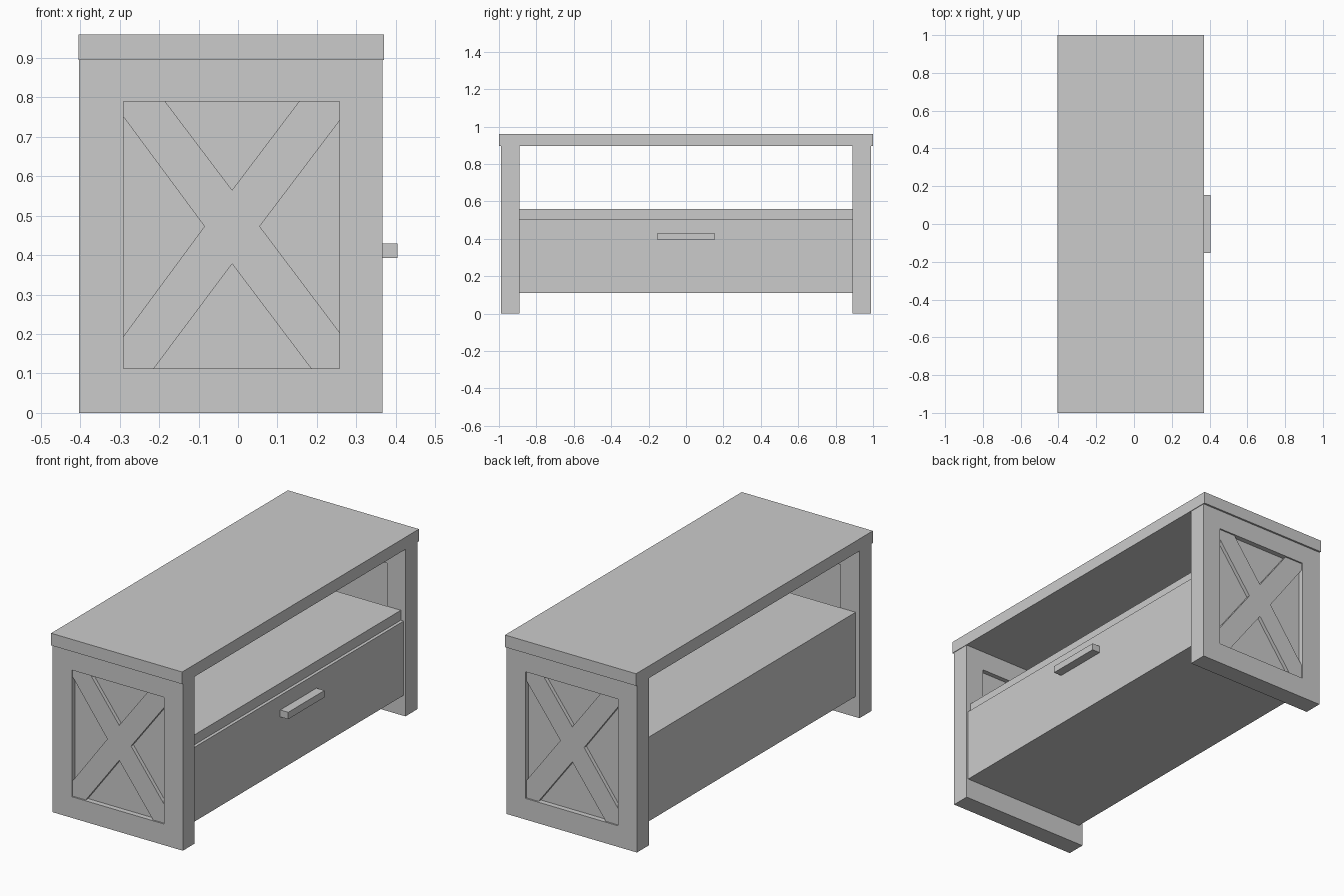
import bpy, bmesh

if "Cube" in bpy.data.objects:
    bpy.data.objects.remove(bpy.data.objects["Cube"])


def finish(name, bm):
    bmesh.ops.recalc_face_normals(bm, faces=bm.faces)
    mesh = bpy.data.meshes.new(name)
    bm.to_mesh(mesh)
    bm.free()
    obj = bpy.data.objects.new(name, mesh)
    bpy.context.collection.objects.link(obj)
    return obj


def box(name, x0, x1, y0, y1, z0, z1):
    bm = bmesh.new()
    bmesh.ops.create_cube(bm, size=1)
    for v in bm.verts:
        v.co.x = x0 if v.co.x < 0 else x1
        v.co.y = y0 if v.co.y < 0 else y1
        v.co.z = z0 if v.co.z < 0 else z1
    return finish(name, bm)


def extrude_y(bm, faces, depth):
    geom = bmesh.ops.extrude_face_region(bm, geom=faces, use_keep_orig=True)["geom"]
    moved = [g for g in geom if isinstance(g, bmesh.types.BMVert)]
    bmesh.ops.translate(bm, verts=moved, vec=(0, depth, 0))


def profile(name, points, y0, y1):
    bm = bmesh.new()
    face = bm.faces.new([bm.verts.new((x, y0, z)) for x, z in points])
    extrude_y(bm, [face], y1 - y0)
    return finish(name, bm)


def rect(x0, x1, z0, z1):
    return [(x0, z0), (x1, z0), (x1, z1), (x0, z1)]


def ring(name, outer, inner, y0, y1):
    bm = bmesh.new()
    a = [bm.verts.new((x, y0, z)) for x, z in outer]
    b = [bm.verts.new((x, y0, z)) for x, z in inner]
    n = len(a)
    faces = [bm.faces.new((a[i], a[(i + 1) % n], b[(i + 1) % n], b[i])) for i in range(n)]
    extrude_y(bm, faces, y1 - y0)
    return finish(name, bm)


# Opening in the end frames and the crossed braces that fill it
L, R, B, T = -0.29, 0.257, 0.113, 0.79
cross = [(L, T), (-0.185, T), (-0.015, 0.565), (0.155, T), (R, T), (R, 0.74),
         (0.055, 0.473), (R, 0.205), (R, B), (0.185, B), (-0.015, 0.378),
         (-0.213, B), (L, B), (L, 0.195), (-0.085, 0.473), (L, 0.75)]

# Table top
box("table_top", -0.405, 0.37, -1, 1, 0.895, 0.96)

# End frames with recessed panel and cross brace
for side, s in (("front", -1), ("back", 1)):
    ring(side + "_end_frame", rect(-0.403, 0.367, 0, 0.895), rect(L, R, B, T), s * 0.89, s * 0.99)
    box(side + "_end_panel", L, R, *sorted((s * 0.915, s * 0.962)), B, T)
    profile(side + "_cross_brace", cross, s * 0.962, s * 0.982)

# Drawer case
box("shelf", -0.38, 0.34, -0.89, 0.89, 0.507, 0.56)
box("bottom_board", -0.38, 0.34, -0.89, 0.89, 0.11, 0.165)
box("back_panel", -0.38, -0.34, -0.89, 0.89, 0.165, 0.507)

# Drawer front and handle
box("drawer_front", 0.34, 0.357, -0.89, 0.89, 0.11, 0.507)
box("drawer_handle", 0.357, 0.404, -0.153, 0.153, 0.393, 0.43)
